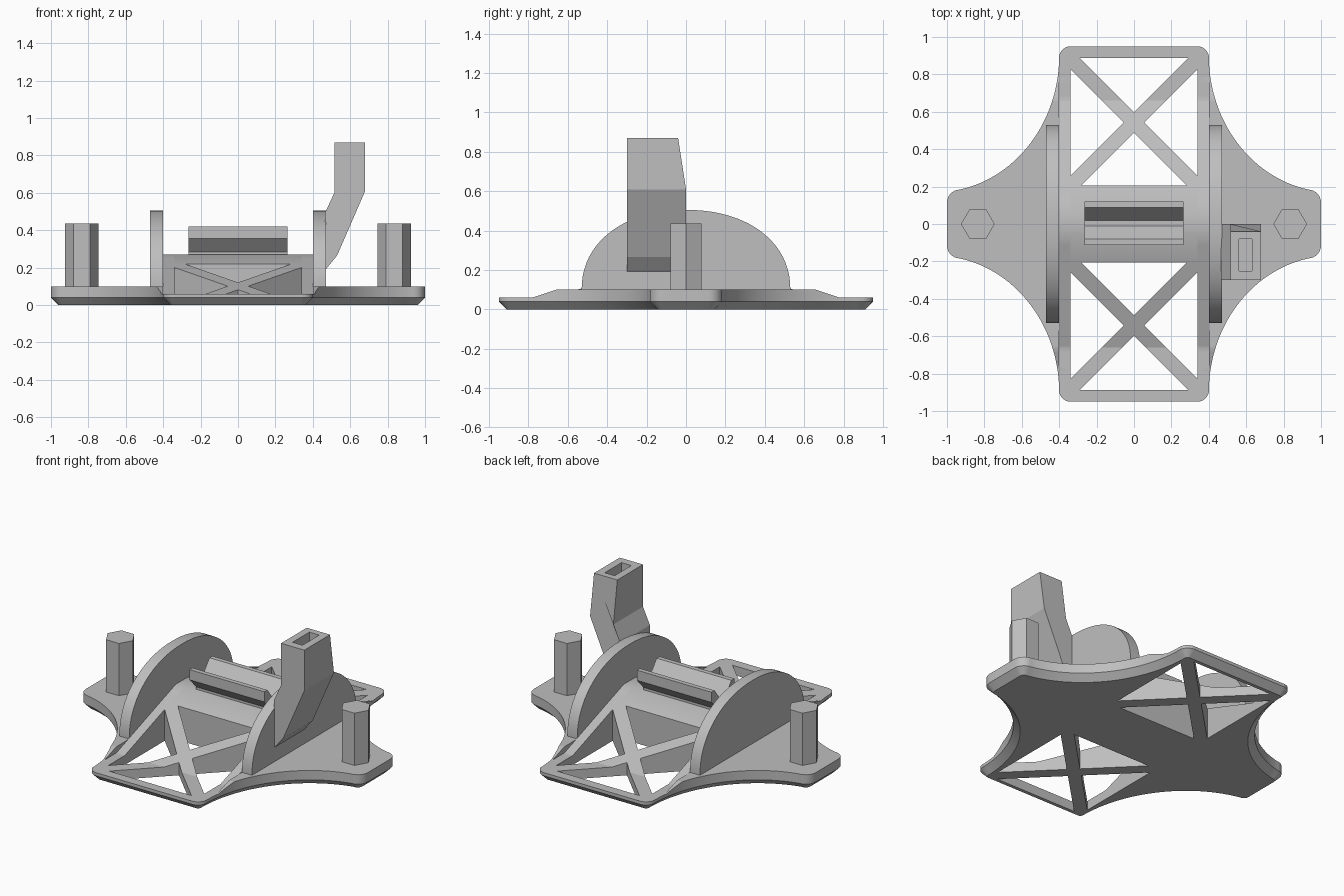
import bpy, bmesh, math
from mathutils import Vector

cube = bpy.data.objects.get("Cube")
if cube:
    bpy.data.objects.remove(cube, do_unlink=True)

grey = bpy.data.materials.new("plain grey")
grey.use_nodes = True
colour = (0.52, 0.52, 0.52, 1)
grey.diffuse_color = colour
grey.node_tree.nodes["Principled BSDF"].inputs["Base Color"].default_value = colour


def loft(name, rings):
    """Closed solid through rings of equal point count."""
    bm = bmesh.new()
    loops = [[bm.verts.new(p) for p in ring] for ring in rings]
    n = len(loops[0])
    for a, b in zip(loops, loops[1:]):
        for i in range(n):
            j = (i + 1) % n
            bm.faces.new((a[i], a[j], b[j], b[i]))
    bm.faces.new(loops[0])
    bm.faces.new(loops[-1])
    bmesh.ops.remove_doubles(bm, verts=bm.verts[:], dist=0.00001)
    bmesh.ops.recalc_face_normals(bm, faces=bm.faces[:])
    mesh = bpy.data.meshes.new(name)
    bm.to_mesh(mesh)
    bm.free()
    mesh.materials.append(grey)
    obj = bpy.data.objects.new(name, mesh)
    bpy.context.collection.objects.link(obj)
    return obj


def extrude_x(name, profile, x0, x1):
    return loft(name, [[(x, y, z) for y, z in profile] for x in (x0, x1)])


def extrude_y(name, profile, y0, y1):
    return loft(name, [[(x, y, z) for x, z in profile] for y in (y0, y1)])


def extrude_z(name, profile, z0, z1):
    return loft(name, [[(x, y, z) for x, y in profile] for z in (z0, z1)])


def arc(cx, cy, rx, ry, a0, a1, n):
    angles = [math.radians(a0 + (a1 - a0) * i / n) for i in range(n + 1)]
    return [(cx + rx * math.cos(a), cy + ry * math.sin(a)) for a in angles]


def mirror_profile(half):
    return half + [(-y, z) for y, z in reversed(half)]


def smooth(obj):
    bpy.ops.object.select_all(action='DESELECT')
    obj.select_set(True)
    bpy.context.view_layer.objects.active = obj
    bpy.ops.object.shade_smooth_by_angle(angle=math.radians(30))


def ramp(y, y0, z0, y1, z1):
    """Height falling from z0 at y0 to z1 at y1, level on both sides."""
    t = min(1, max(0, (abs(y) - y0) / (y1 - y0)))
    return z0 + (z1 - z0) * t


def wing_height(y):
    return ramp(y, 0.66, 0.1, 0.78, 0.06)


def hump_height(y):
    return ramp(y, 0.06, 0.27, 0.66, 0.06)


# Side outline: rounded tip, concave flank, rounded corner
quarter = arc(0.93, 0.114, 0.07, 0.07, 0, 78, 6)
quarter += arc(1.06, 0.9, 0.66, 0.73, 259, 180, 28)
quarter += arc(0.34, 0.89, 0.06, 0.06, 20, 90, 5)
edge = [(x, -y) for x, y in reversed(quarter)] + quarter
for bend in (0.06, 0.66, 0.78):
    for y in (-bend, bend):
        i = next(k for k, p in enumerate(edge) if p[1] > y)
        (xa, ya), (xb, yb) = edge[i - 1], edge[i]
        edge.insert(i, (xa + (xb - xa) * (y - ya) / (yb - ya), y))

# Wings with their inner rails, chamfered along the underside
path = [(0, -0.95)] + edge + [(0, 0.95)]
rows = []
for before, (x, y), after in zip(path, path[1:], path[2:]):
    t = (Vector(after) - Vector(before)).normalized()
    xi, yi = x - t.y * 0.04, y + t.x * 0.04
    step = min(0.4, x)
    rows.append([(0.34, yi, 0), (0.34, y, hump_height(y)), (step, y, hump_height(y)),
                 (step, y, wing_height(y)), (x, y, wing_height(y)),
                 (x, y, 0.04), (max(0.34, xi), yi, 0)])
for side, label in ((1, "left"), (-1, "right")):
    smooth(loft(label + "_wing", [[(side * x, y, z) for x, y, z in r] for r in rows]))

# Raised centre between the rails
centre = mirror_profile([(0.205, 0), (0.205, hump_height(0.205)), (0.06, 0.27)])
smooth(extrude_x("raised_centre", centre, -0.34, 0.34))

# End bars and crossed sloping braces, front and back
end_bar = [(0.888, 0), (0.888, 0.06), (0.95, 0.06), (0.95, 0.04), (0.91, 0)]
for sy, place in ((-1, "front"), (1, "back")):
    extrude_x(place + "_end_bar", [(sy * y, z) for y, z in end_bar], -0.34, 0.34)
    for sx, label in ((1, "left"), (-1, "right")):
        rings = []
        for y in (0.205, 0.257, 0.66, 0.827, 0.888):
            xa, xb = sx * max(-0.34, 0.487 - y), sx * min(0.34, 0.597 - y)
            h = hump_height(y)
            rings.append([(xa, sy * y, 0), (xb, sy * y, 0), (xb, sy * y, h), (xa, sy * y, h)])
        loft(place + "_" + label + "_brace", rings)

# Domed side walls and hexagonal posts
dome = [(0.53, 0.08)]
for i in range(41):
    a = math.pi * i / 40
    c, s = math.cos(a), math.sin(a)
    dome.append((math.copysign(0.53 * abs(c) ** 0.93, c), 0.1 + 0.405 * abs(s) ** 0.93))
dome.append((-0.53, 0.08))
for side, label in ((1, "left"), (-1, "right")):
    smooth(extrude_x(label + "_wall", dome, side * 0.4, side * 0.47))
    hexagon = arc(side * 0.835, 0, 0.09, 0.09, 0, 300, 5)
    extrude_z(label + "_post", hexagon, 0.09, 0.435)

# Open trough on the raised centre
trough = mirror_profile([(0.05, 0.26), (0.05, 0.285), (0.115, 0.355), (0.115, 0.42),
                         (0.085, 0.42), (0.015, 0.33)])
extrude_x("trough", [(y + 0.004, z) for y, z in trough], -0.265, 0.265)

# Bent hollow arm on the left wall, its back tapering at the top
arm_shape = [(0.466, 0.187), (0.53, 0.265), (0.68, 0.61), (0.68, 0.87),
             (0.515, 0.87), (0.515, 0.6), (0.466, 0.495)]
arm = extrude_y("arm", arm_shape, -0.3, 0)
for v in arm.data.vertices:
    if v.co.z > 0.8 and v.co.y > -0.1:
        v.co.y = -0.04
socket = extrude_z("socket_cutter", [(0.562, -0.25), (0.632, -0.25),
                                     (0.632, -0.08), (0.562, -0.08)], 0.6, 1)
mod = arm.modifiers.new("socket", 'BOOLEAN')
mod.operation, mod.object, mod.solver = 'DIFFERENCE', socket, 'EXACT'
bpy.context.view_layer.objects.active = arm
bpy.ops.object.modifier_apply(modifier=mod.name)
bpy.data.objects.remove(socket, do_unlink=True)
